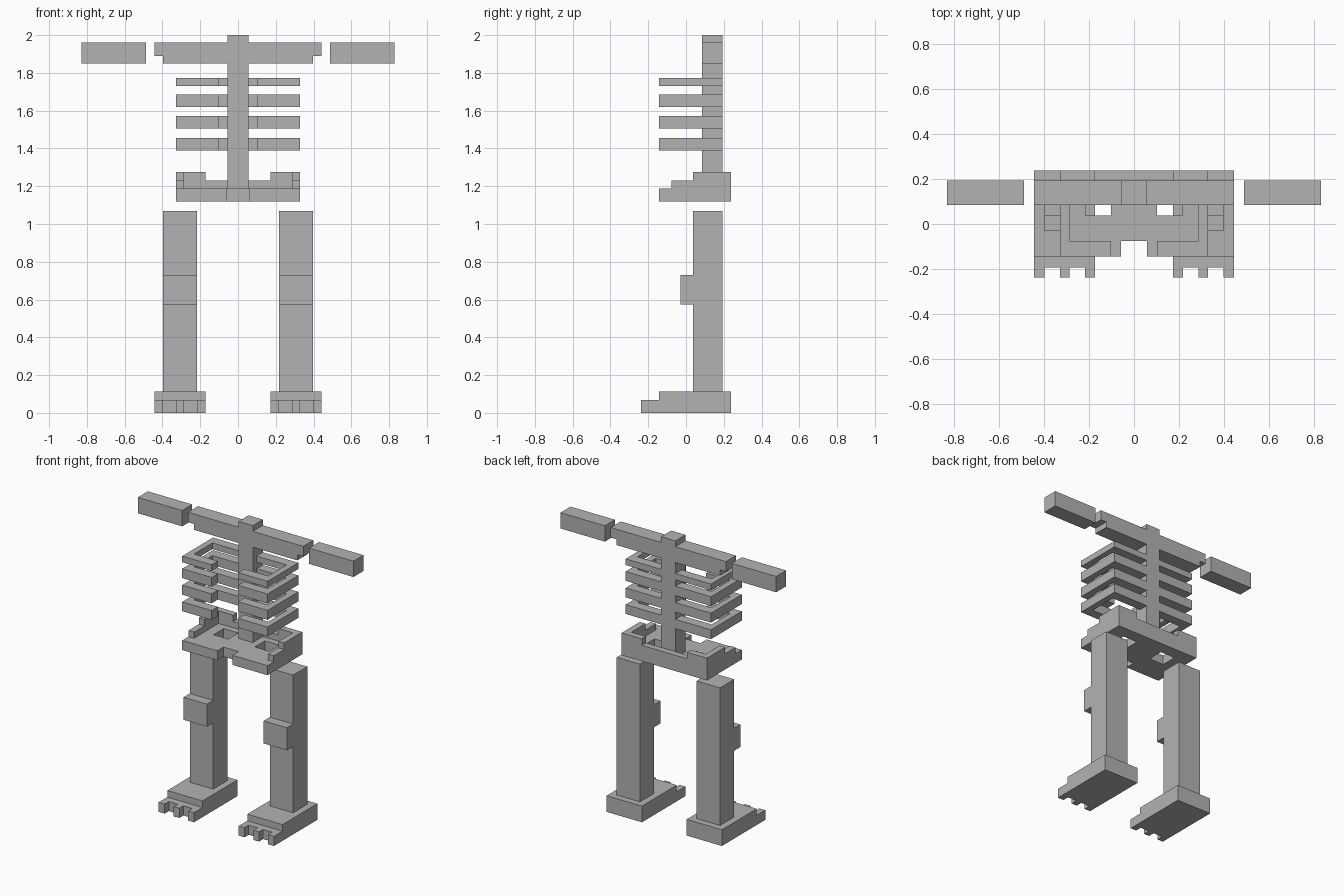
import bpy, bmesh
from mathutils import Vector

if "Cube" in bpy.data.objects:
    bpy.data.objects.remove(bpy.data.objects["Cube"])

bone = bpy.data.materials.new("bone grey")
bone.diffuse_color = (0.45, 0.45, 0.45, 1)
bone.use_nodes = True
bone.node_tree.nodes["Principled BSDF"].inputs["Base Color"].default_value = bone.diffuse_color


def prism(name, pts, axis, lo, hi, mirror=False):
    """Extrude a 2D outline along an axis; outline uses the other two axes in order."""
    def place(p, d):
        c = list(p)
        c.insert(axis, d)
        return Vector(c)
    bm = bmesh.new()
    face = bm.faces.new([bm.verts.new(place(p, lo)) for p in pts])
    top = bmesh.ops.extrude_face_region(bm, geom=[face])["geom"]
    step = place((0, 0), hi - lo)
    bmesh.ops.translate(bm, vec=step, verts=[g for g in top if isinstance(g, bmesh.types.BMVert)])
    bmesh.ops.recalc_face_normals(bm, faces=bm.faces)
    me = bpy.data.meshes.new(name)
    bm.to_mesh(me)
    bm.free()
    me.materials.append(bone)
    ob = bpy.data.objects.new(name, me)
    bpy.context.collection.objects.link(ob)
    if mirror:
        m = ob.modifiers.new("mirror", 'MIRROR')
        m.use_mirror_merge = False
    return ob


def box(name, x, y, z, mirror=False):
    return prism(name, [(x[0], z[0]), (x[1], z[0]), (x[1], z[1]), (x[0], z[1])],
                 1, y[0], y[1], mirror)


B0, B1 = 0.084, 0.194   # spine front and back
BACK = 0.238

# Spine and shoulder bar as one cross-shaped outline
half = [(0.055, 1.187), (0.055, 1.85), (0.397, 1.85), (0.397, 1.89),
        (0.443, 1.89), (0.443, 1.96), (0.055, 1.96), (0.055, 2.0)]
prism("spine_and_shoulders", half + [(-x, z) for x, z in reversed(half)], 1, B0, B1)

# Upper arms
box("upper_arm", (0.488, 0.829), (B0, B1), (1.85, 1.96), True)

# C-shaped ribs on each side
rib = [(0.055, B1), (0.328, B1), (0.328, -0.144), (0.102, -0.144),
       (0.102, -0.076), (0.285, -0.076), (0.285, 0.126), (0.055, 0.126)]
for i, (z0, z1) in enumerate([(1.73, 1.773), (1.62, 1.685), (1.505, 1.571), (1.39, 1.455)]):
    prism(f"rib_{i + 1}", rib, 2, z0, z1, True)

# Pelvis floor with front notch and two holes
hp = [(0.058, -0.144), (0.328, -0.144), (0.328, BACK)]
hp = [(0.058, -0.076)] + hp
floor = prism("pelvis_floor", hp + [(-x, y) for x, y in reversed(hp)], 2, 1.12, 1.187)
cutter = box("pelvis_hole_cutter", (0.102, 0.215), (0.038, 0.15), (1.0, 1.3), True)
cutter.hide_render = True
cutter.hide_viewport = True
cut = floor.modifiers.new("holes", 'BOOLEAN')
cut.operation = 'DIFFERENCE'
cut.solver = 'EXACT'
cut.object = cutter

# Pelvis rim: stepped side rails and a back wall with a low centre
prism("pelvis_side_rail", [(-0.076, 1.187), (B1, 1.187), (B1, 1.275), (0.038, 1.275),
                           (0.038, 1.23), (-0.076, 1.23)], 0, 0.285, 0.328, True)
wall = [(0.328, 1.187), (0.328, 1.275), (0.173, 1.275), (0.173, 1.23)]
prism("pelvis_back_wall", wall + [(-x, z) for x, z in reversed(wall)], 1, B1, BACK)

# Legs with kneecaps
prism("leg", [(B1, 0.113), (B1, 1.07), (0.038, 1.07), (0.038, 0.73), (-0.03, 0.73),
              (-0.03, 0.573), (0.038, 0.573), (0.038, 0.113)], 0, 0.218, 0.397, True)

# Feet with three toes each
prism("foot", [(BACK, 0), (BACK, 0.113), (-0.144, 0.113), (-0.144, 0.067),
               (-0.192, 0.067), (-0.192, 0)], 0, 0.172, 0.443, True)
for i, (x0, x1) in enumerate([(0.172, 0.217), (0.285, 0.328), (0.397, 0.443)]):
    box(f"toe_{i + 1}", (x0, x1), (-BACK, -0.192), (0, 0.067), True)
